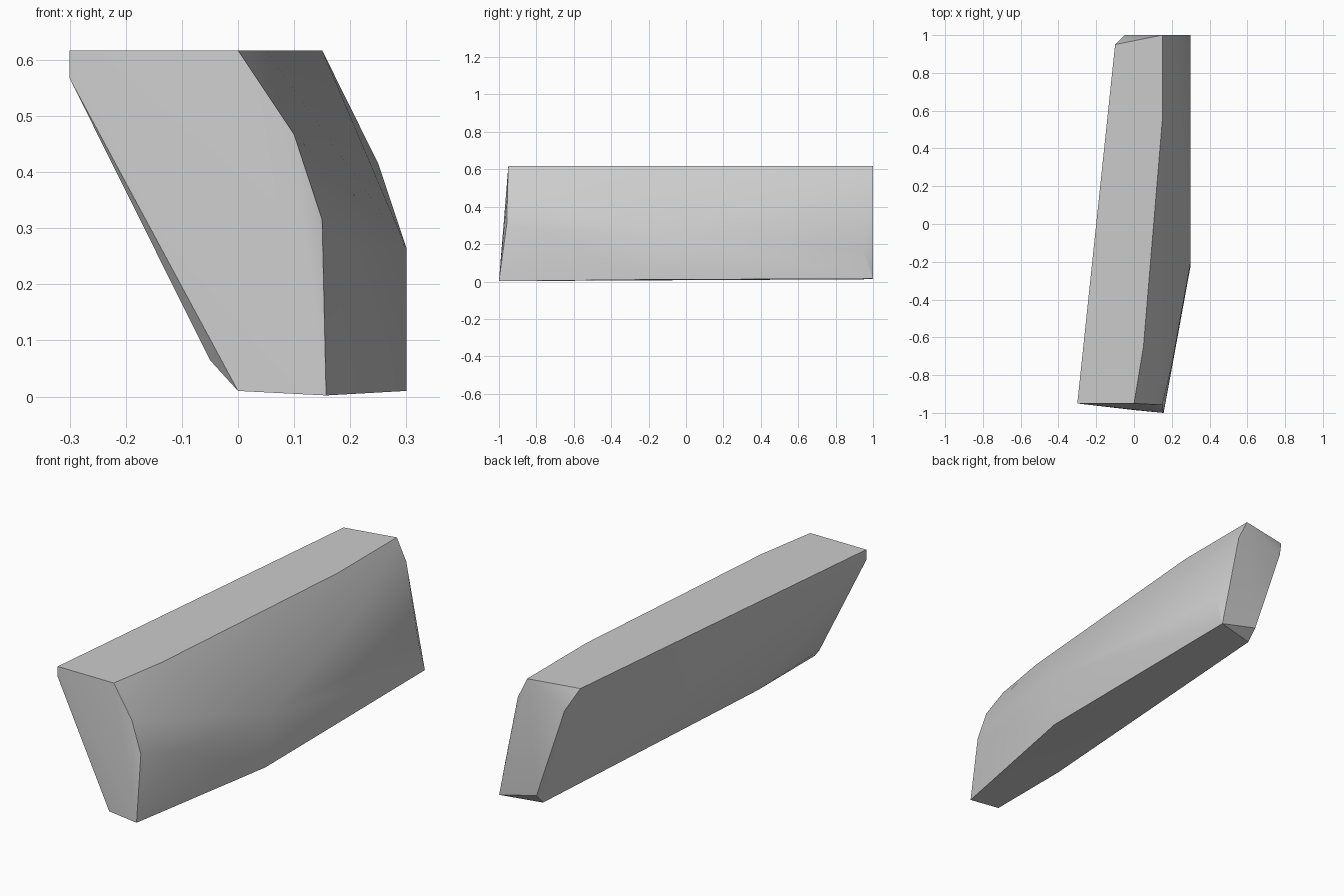
import bpy
import bmesh
import math

cube = bpy.data.objects.get("Cube")
if cube:
    bpy.data.objects.remove(cube, do_unlink=True)


def make_material(name, color):
    material = bpy.data.materials.new(name)
    material.use_nodes = True
    material.diffuse_color = color
    shader = next(n for n in material.node_tree.nodes if n.type == 'BSDF_PRINCIPLED')
    shader.inputs["Base Color"].default_value = color
    return material


def make_hull(name, points, material):
    """Wrap a faceted convex block around the corner points."""
    bm = bmesh.new()
    for point in points:
        bm.verts.new(point)
    result = bmesh.ops.convex_hull(bm, input=bm.verts[:])
    unused = {v for key in ("geom_interior", "geom_unused") for v in result[key]
              if isinstance(v, bmesh.types.BMVert)}
    bmesh.ops.delete(bm, geom=list(unused), context='VERTS')
    bmesh.ops.dissolve_limit(bm, angle_limit=math.radians(0.5),
                             verts=bm.verts[:], edges=bm.edges[:])
    bmesh.ops.recalc_face_normals(bm, faces=bm.faces[:])
    mesh = bpy.data.meshes.new(name)
    bm.to_mesh(mesh)
    bm.free()
    mesh.materials.append(material)
    block = bpy.data.objects.new(name, mesh)
    bpy.context.collection.objects.link(block)
    return block


top = 0.617

# Front end, slanted like a leaning wedge
front_end = [(-0.3, -0.95, top), (0, -0.95, top), (0.1, -0.955, 0.467),
             (0.15, -0.957, 0.315), (0.157, -1, 0.002), (0, -0.985, 0.01),
             (-0.3, -0.95, 0.567), (-0.05, -0.95, 0.065)]

# Top outline, bending along the left side
top_edge = [(0.05, -0.65, top), (0.15, 0.55, top), (0.15, 1, top), (-0.1, 0.95, top)]

# Bulging left side
bulge = [(0.2, -0.75, 0.265), (0.3, -0.2, 0.265), (0.25, 0.5, 0.415),
         (0.3, 0.95, 0.165)]

# Underside corners
underside = [(0, -0.55, 0.01), (0.3, -0.22, 0.01), (0.1, 0.95, 0.012)]

# Back end with chamfered top and bottom
back_end = [(0.2, 1, 0.515), (0.3, 1, 0.015), (0.1, 1, 0.065), (-0.05, 1, 0.515)]

grey = make_material("light grey", (0.6, 0.6, 0.6, 1))
block = make_hull("slanted_block", front_end + top_edge + bulge + underside + back_end, grey)

# Smooth the gentle bulge and keep the block edges crisp
bpy.ops.object.select_all(action='DESELECT')
block.select_set(True)
bpy.context.view_layer.objects.active = block
bpy.ops.object.shade_smooth_by_angle(angle=math.radians(30))
